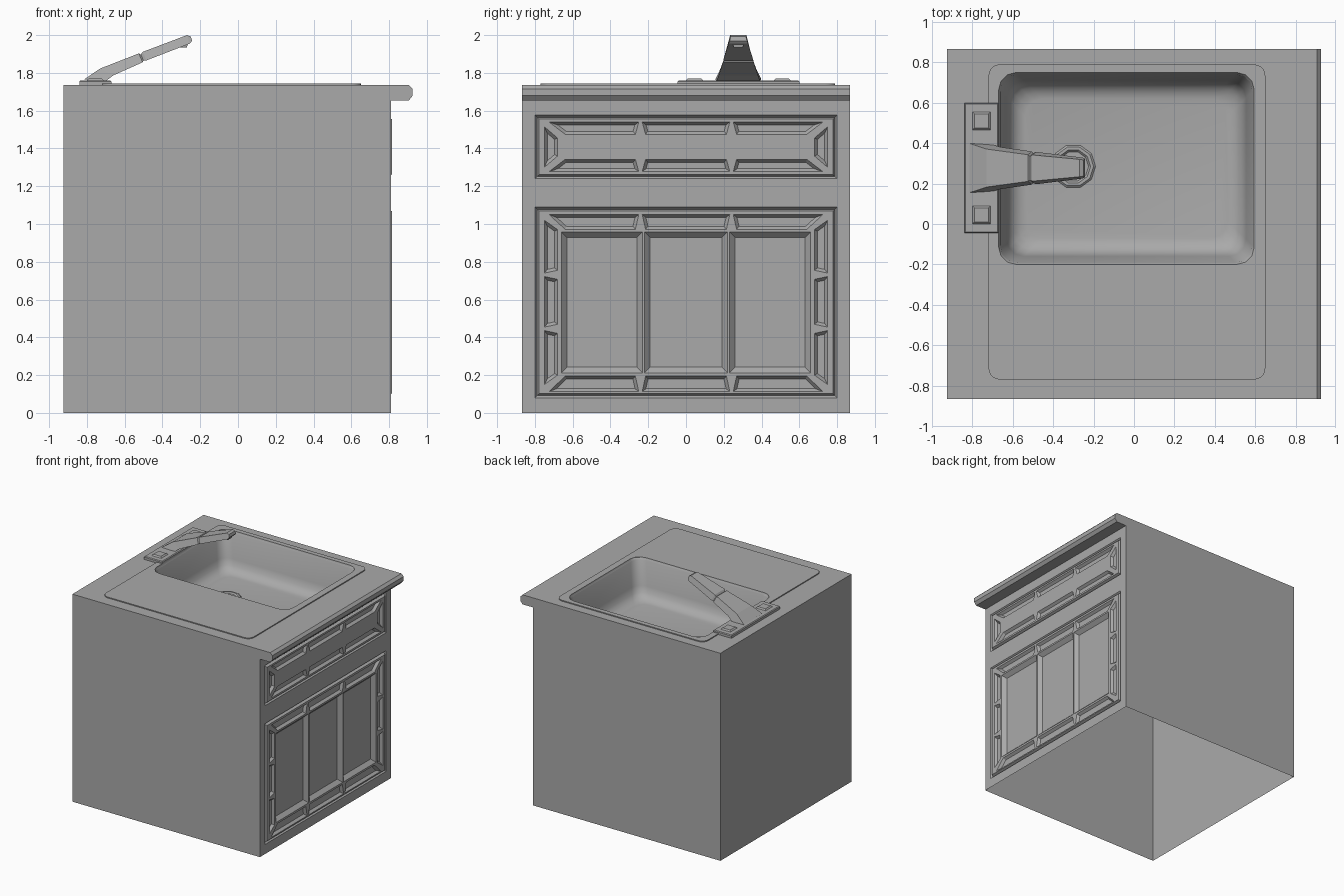
import bpy, bmesh, math
from mathutils import Vector

old = bpy.data.objects.get("Cube")
if old:
    bpy.data.objects.remove(old)

grey = bpy.data.materials.new("mid_grey")
grey.use_nodes = True
grey.diffuse_color = (0.4, 0.4, 0.4, 1)
grey.node_tree.nodes["Principled BSDF"].inputs["Base Color"].default_value = grey.diffuse_color


def make(name, solids):
    """One object from closed lofts; each loft is a list of point rings."""
    bm = bmesh.new()
    for rings in solids:
        loops = [[bm.verts.new(p) for p in ring] for ring in rings]
        n = len(loops[0])
        for a, b in zip(loops, loops[1:]):
            for i in range(n):
                j = (i + 1) % n
                bm.faces.new((a[i], a[j], b[j], b[i]))
        bm.faces.new(loops[0][::-1])
        bm.faces.new(loops[-1])
    bmesh.ops.recalc_face_normals(bm, faces=bm.faces)
    mesh = bpy.data.meshes.new(name)
    bm.to_mesh(mesh)
    bm.free()
    mesh.materials.append(grey)
    ob = bpy.data.objects.new(name, mesh)
    bpy.context.collection.objects.link(ob)
    return ob


def activate(ob):
    bpy.ops.object.select_all(action='DESELECT')
    ob.select_set(True)
    bpy.context.view_layer.objects.active = ob


def cut(ob, cutter):
    mod = ob.modifiers.new("cut", 'BOOLEAN')
    mod.operation, mod.solver, mod.object = 'DIFFERENCE', 'EXACT', cutter
    activate(ob)
    bpy.ops.object.modifier_apply(modifier=mod.name)


def drop(ob, test):
    """Open the shell by removing faces whose centre passes the test."""
    bm = bmesh.new()
    bm.from_mesh(ob.data)
    gone = [f for f in bm.faces if test(f.calc_center_median())]
    bmesh.ops.delete(bm, geom=gone, context='FACES')
    bm.to_mesh(ob.data)
    bm.free()


def inset(poly, d):
    """Move every edge of a convex polygon inward by d."""
    pts = [Vector(p) for p in poly]
    mid = sum(pts, Vector((0, 0))) / len(pts)
    out = []
    for i, p in enumerate(pts):
        normals = []
        for q, r in ((pts[i - 1], p), (p, pts[(i + 1) % len(pts)])):
            e = (r - q).normalized()
            nrm = Vector((-e.y, e.x))
            normals.append(nrm if nrm.dot(mid - q) > 0 else -nrm)
        a, b = normals
        out.append(p + (a + b) * d / (1 + a.dot(b)))
    return out


def rect(x0, x1, y0, y1):
    return [(x0, y0), (x1, y0), (x1, y1), (x0, y1)]


def rounded(x0, x1, y0, y1, r, steps):
    pts = []
    for k, (cx, cy) in enumerate(((x1 - r, y1 - r), (x0 + r, y1 - r),
                                  (x0 + r, y0 + r), (x1 - r, y0 + r))):
        for s in range(steps + 1):
            a = math.pi / 2 * (k + s / steps)
            pts.append((cx + r * math.cos(a), cy + r * math.sin(a)))
    return pts


def at_z(poly, z):
    return [(p[0], p[1], z) for p in poly]


def at_x(poly, x):
    return [(x, p[0], p[1]) for p in poly]


# Cabinet with the worktop lip on the door side
side = [(-0.925, 0), (0.81, 0), (0.81, 1.655), (0.905, 1.655), (0.925, 1.68),
        (0.925, 1.715), (0.905, 1.735), (-0.925, 1.735)]
cabinet = make("cabinet", [[[(x, y, z) for x, z in side] for y in (-0.867, 0.867)]])

# Sink plate and basin
plate = rounded(-0.72, 0.65, -0.77, 0.79, 0.055, 5)
sink = make("sink_plate", [[at_z(plate, z) for z in (1.72, 1.735, 1.743)]])
basin = []
for z, d in ((1.8, 0), (1.74, 0), (1.725, 0.008), (1.53, 0.04), (1.48, 0.055),
             (1.455, 0.075), (1.437, 0.1), (1.43, 0.13)):
    basin.append(at_z(rounded(-0.67 + d, 0.595 - d, -0.2 + d, 0.75 - d, 0.085, 3), z))
basin_cutter = make("basin_cutter", [basin])
cut(cabinet, basin_cutter)
cut(sink, basin_cutter)
drop(sink, lambda c: c.z < 1.73)

# Openings for the drawer and door fronts; the cabinet has no floor
FRONTS = {"drawer_front": (1.24, 1.577), "door_front": (0.08, 1.09)}
openings = make("opening_cutter", [[at_x(rect(-0.8, 0.8, *zs), x) for x in (0.74, 0.9)]
                                   for zs in FRONTS.values()])
cut(cabinet, openings)
drop(cabinet, lambda c: c.z < 0.01 or (0.7 < c.x < 0.8 and c.z < 1.65))


def pocket(poly, d, depth):
    return [at_x(poly, 0.85), at_x(poly, 0.815), at_x(inset(poly, d), 0.815 - depth)]


def row(z_out, z_in):
    """Three mitred pockets along a rail."""
    end = [(-0.725, z_out), (-0.25, z_out), (-0.268, z_in), (-0.64, z_in)]
    middle = [(-0.232, z_out), (0.232, z_out), (0.214, z_in), (-0.214, z_in)]
    return [end, middle, [(-y, z) for y, z in end]]


def stile(z0, z1, slope0, slope1):
    """A pocket at each side, with sloping ends where asked."""
    p = [(-0.75, z0), (-0.75, z1), (-0.68, z1 - slope1), (-0.68, z0 + slope0)]
    return [p, [(-y, z) for y, z in p]]


drawer_pockets = row(1.54, 1.475) + row(1.277, 1.342) + stile(1.3, 1.515, 0.06, 0.06)
door_pockets = (row(1.05, 0.972) + row(0.112, 0.195)
                + stile(0.15, 0.436, 0.05, 0.015) + stile(0.454, 0.722, 0.015, 0.015)
                + stile(0.74, 1.02, 0.015, 0.05))
panels = [rect(a, b, 0.212, 0.958) for a, b in ((-0.66, -0.23), (-0.22, 0.22), (0.23, 0.66))]
cutters = {"drawer_front": [pocket(p, 0.016, 0.02) for p in drawer_pockets],
           "door_front": [pocket(p, 0.016, 0.02) for p in door_pockets]
           + [pocket(p, 0.03, 0.03) for p in panels]}

# Drawer and door fronts, each with a groove round its edge
helpers = [basin_cutter, openings]
for name, zs in FRONTS.items():
    outline = rect(-0.8, 0.8, *zs)
    front = make(name, [[at_x(outline, 0.74), at_x(outline, 0.81),
                         at_x(inset(outline, 0.012), 0.795), at_x(inset(outline, 0.022), 0.815)]])
    tool = make(name + "_cutter", cutters[name])
    cut(front, tool)
    drop(front, lambda c: c.x < 0.778)
    helpers.append(tool)
for h in helpers:
    bpy.data.objects.remove(h)

# Drain ring on the basin floor
ring = []
for r, z in ((0.11, 1.425), (0.11, 1.435), (0.1, 1.443), (0.085, 1.443), (0.075, 1.433)):
    ring.append([(-0.3 + r * math.cos(math.tau * i / 10),
                  0.285 + r * math.sin(math.tau * i / 10), z) for i in range(10)])
make("drain", [ring])

# Tap base and two square knobs
foot = rect(-0.84, -0.67, -0.045, 0.6)
make("tap_base", [[at_z(foot, 1.735), at_z(foot, 1.754), at_z(inset(foot, 0.006), 1.76)]])
for name, y in (("left_knob", 0.51), ("right_knob", 0.045)):
    knob = rect(-0.805, -0.705, y - 0.05, y + 0.05)
    make(name, [[at_z(knob, 1.755), at_z(inset(knob, 0.015), 1.77)]])

# Tapering spout: top x z, bottom x z, top and bottom half widths
MID = 0.277
sections = [(-0.815, 1.765, -0.7, 1.757, 0.122, 0.115), (-0.73, 1.823, -0.66, 1.787, 0.094, 0.104),
            (-0.525, 1.903, -0.505, 1.856, 0.066, 0.082), (-0.515, 1.897, -0.5, 1.866, 0.058, 0.074),
            (-0.505, 1.911, -0.485, 1.866, 0.065, 0.08), (-0.27, 2.0, -0.255, 1.955, 0.043, 0.052),
            (-0.25, 1.992, -0.243, 1.97, 0.04, 0.046)]
make("spout", [[[(xt, MID - wt, zt), (xt, MID + wt, zt), (xb, MID + wb, zb), (xb, MID - wb, zb)]
                for xt, zt, xb, zb, wt, wb in sections]])
nozzle = rect(-0.32, -0.265, MID - 0.03, MID + 0.03)
make("nozzle", [[at_z(inset(nozzle, 0.005), 1.935), at_z(nozzle, 1.965)]])

# Smooth the basin while keeping hard edges
for ob in (cabinet, sink):
    activate(ob)
    bpy.ops.object.shade_smooth_by_angle(angle=math.radians(32))
